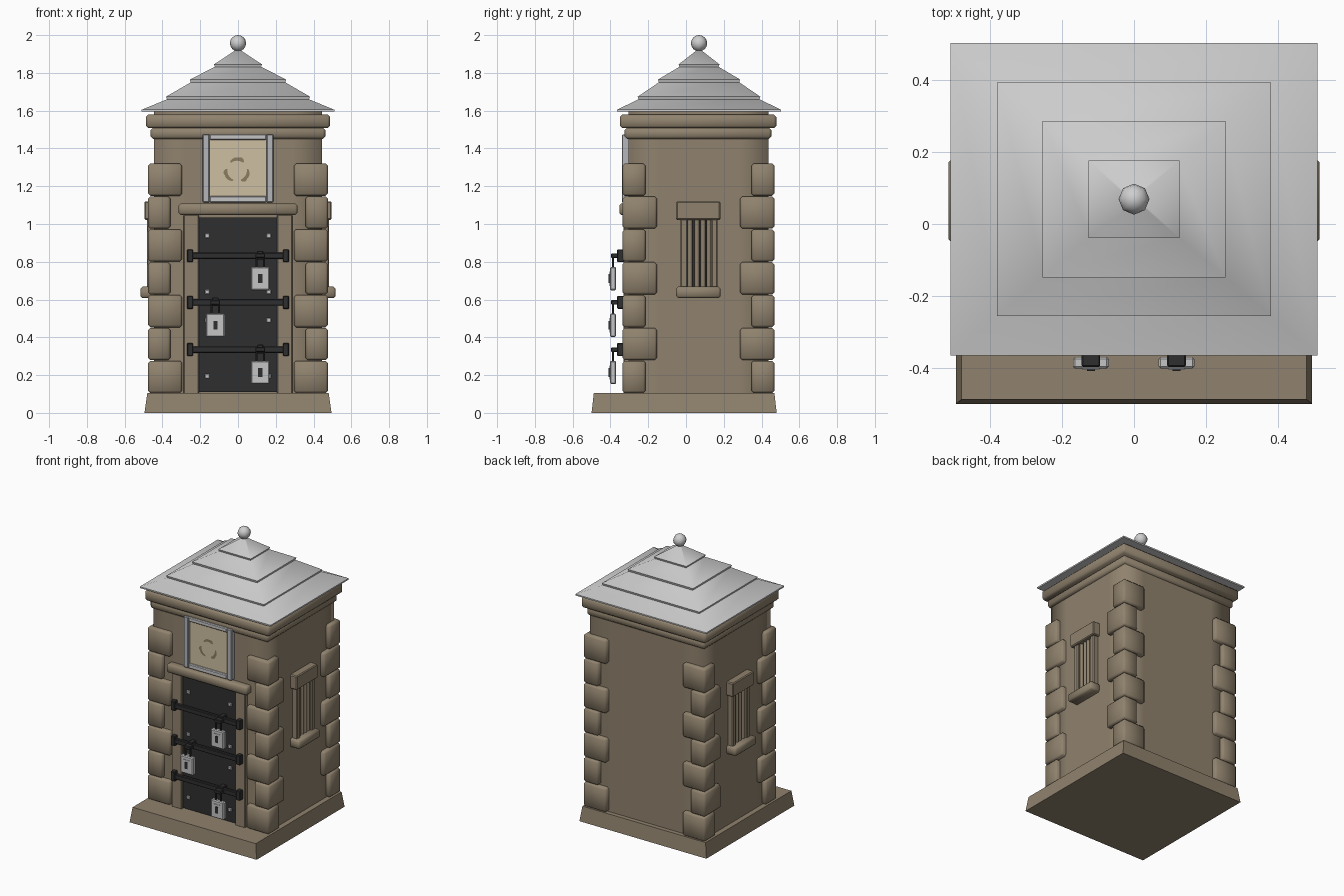
import bpy, bmesh, math
from mathutils import Matrix, Vector

if "Cube" in bpy.data.objects:
    bpy.data.objects.remove(bpy.data.objects["Cube"])

CY = 0.066  # depth centre of walls and roof


def mat(name, r, g, b):
    m = bpy.data.materials.new(name)
    m.diffuse_color = (r, g, b, 1)
    m.use_nodes = True
    m.node_tree.nodes["Principled BSDF"].inputs["Base Color"].default_value = m.diffuse_color
    return m


STONE = mat("tan stone", 0.28, 0.225, 0.155)
ROOF = mat("pale grey roof", 0.62, 0.62, 0.62)
BLACK = mat("black iron", 0.028, 0.028, 0.028)
STEEL = mat("light steel", 0.56, 0.56, 0.56)
FRAME = mat("blue grey frame", 0.46, 0.47, 0.50)
CREAM = mat("cream panel", 0.62, 0.52, 0.36)
MARK = mat("brown paint", 0.26, 0.20, 0.12)


def finish(name, bm, material, smooth=None):
    bmesh.ops.recalc_face_normals(bm, faces=bm.faces[:])
    me = bpy.data.meshes.new(name)
    bm.to_mesh(me)
    bm.free()
    ob = bpy.data.objects.new(name, me)
    bpy.context.collection.objects.link(ob)
    me.materials.append(material)
    if smooth:
        bpy.ops.object.select_all(action='DESELECT')
        ob.select_set(True)
        bpy.context.view_layer.objects.active = ob
        bpy.ops.object.shade_smooth_by_angle(angle=math.radians(smooth))
    return ob


def boxes(name, dims, material, bevel=0, smooth=None):
    """One object from boxes given as (x0, x1, y0, y1, z0, z1)."""
    bm = bmesh.new()
    for x0, x1, y0, y1, z0, z1 in dims:
        m = (Matrix.Translation(((x0 + x1) / 2, (y0 + y1) / 2, (z0 + z1) / 2))
             @ Matrix.Diagonal((abs(x1 - x0), abs(y1 - y0), abs(z1 - z0), 1)))
        vs = bmesh.ops.create_cube(bm, size=1, matrix=m)['verts']
        if bevel:
            es = list({e for v in vs for e in v.link_edges})
            bmesh.ops.bevel(bm, geom=es, offset=bevel, segments=1, affect='EDGES')
    return finish(name, bm, material, smooth)


def loft(name, rings, material, smooth=None, caps=True):
    """Skin stacked rings of points."""
    bm = bmesh.new()
    rows = [[bm.verts.new(p) for p in r] for r in rings]
    n = len(rows[0])
    for a, b in zip(rows, rows[1:]):
        for i in range(n):
            bm.faces.new((a[i], a[(i + 1) % n], b[(i + 1) % n], b[i]))
    if caps:
        bm.faces.new(rows[0])
        bm.faces.new(rows[-1])
    return finish(name, bm, material, smooth)


def rect(hx, hy, cy, z):
    return [(-hx, cy - hy, z), (hx, cy - hy, z), (hx, cy + hy, z), (-hx, cy + hy, z)]


# Sloping plinth
loft("plinth", [rect(0.495, 0.49, -0.01, 0), rect(0.48, 0.478, -0.01, 0.105)], STONE)

# Walls, softly shaded around the corners
HX, HY, K = 0.444, 0.371, 0.16
outline = [(-HX, -HY), (-HX + K, -HY), (HX - K, -HY), (HX, -HY), (HX, -HY + K), (HX, HY - K),
           (HX, HY), (HX - K, HY), (-HX + K, HY), (-HX, HY), (-HX, HY - K), (-HX, -HY + K)]
loft("walls", [[(x, y + CY, z) for x, y in outline] for z in (0.1, 1.597)],
     STONE, smooth=100, caps=False)

# Two cornice bands
boxes("lower_cornice", [(-0.462, 0.462, -0.325, 0.452, 1.45, 1.51)], STONE, 0.013, 50)
boxes("upper_cornice", [(-0.487, 0.487, -0.35, 0.478, 1.507, 1.58)], STONE, 0.013, 50)

# Corner stones alternating long and short on each face
stones = []
for sx in (-1, 1):
    for sy in (-1, 1):
        for i in range(7):
            lx, ly = (0.18, 0.122) if i % 2 == 0 else (0.118, 0.182)
            z = 0.105 + i * 0.174
            xs = sorted((sx * 0.476, sx * (0.476 - lx)))
            oy = CY + sy * 0.402
            ys = sorted((oy, oy - sy * ly))
            stones.append((*xs, *ys, z, z + 0.171))
boxes("corner_stones", stones, STONE, 0.012, 100)

# Stepped hipped roof: each tier overlaps the one below
tiers = [(0.51, 1.605, 0.376, 1.66), (0.381, 1.674, 0.25, 1.75),
         (0.255, 1.765, 0.122, 1.832), (0.127, 1.845, 0.006, 1.925)]
rings = [rect(0.51, 0.434, 0.069, 1.595)]
for w0, z0, w1, z1 in tiers:
    rings += [rect(w0, w0 * 0.852, 0.069, z0), rect(w1, w1 * 0.852, 0.069, z1)]
loft("roof", rings, ROOF, smooth=55)

# Ball finial
bm = bmesh.new()
bmesh.ops.create_uvsphere(bm, u_segments=8, v_segments=8, radius=0.043,
                          matrix=Matrix.Translation((0, 0.069, 1.957)))
finish("finial", bm, ROOF, 60)

# Door, posts and lintel
boxes("door", [(-0.207, 0.207, -0.318, -0.28, 0.11, 1.035)], BLACK)
boxes("door_posts", [(s * 0.207 if s > 0 else -0.288, 0.288 if s > 0 else -0.207,
                      -0.332, -0.28, 0.1, 1.05) for s in (-1, 1)], STONE, 0.006)
boxes("door_lintel", [(-0.314, 0.314, -0.353, -0.28, 1.048, 1.108)], STONE, 0.01, 50)
boxes("door_rivets", [(s * 0.162 - 0.012, s * 0.162 + 0.012, -0.326, -0.31, z - 0.012, z + 0.012)
                      for s in (-1, 1) for z in (0.195, 0.49, 0.64, 0.937)], STEEL, 0.003)

# Locking bars with end brackets, hasps and padlocks
bars, locks, keyholes, rims = [], [], [], []
for z, x in ((0.832, 0.118), (0.585, -0.12), (0.335, 0.118)):
    bars.append((-0.27, 0.27, -0.36, -0.335, z - 0.017, z + 0.017))
    for s in (-1, 1):
        bars.append((s * 0.254 - 0.016, s * 0.254 + 0.016, -0.365, -0.31, z - 0.034, z + 0.034))
    bars.append((x - 0.017, x + 0.017, -0.365, -0.31, z - 0.02, z + 0.026))
    bars.append((x - 0.026, x + 0.026, -0.397, -0.36, z - 0.012, z + 0.012))
    # shackle legs reach down into the padlock
    for s in (-1, 1):
        bars.append((x + s * 0.02 - 0.006, x + s * 0.02 + 0.006, -0.393, -0.38, z - 0.07, z))
    zc = z - 0.121
    locks.append((x - 0.05, x + 0.05, -0.402, -0.37, zc - 0.062, zc + 0.062))
    rims.append((x - 0.024, x + 0.024, -0.405, -0.40, zc - 0.038, zc + 0.038))
    keyholes.append((x - 0.011, x + 0.011, -0.409, -0.40, zc - 0.023, zc + 0.023))
boxes("locking_bars", bars, BLACK, 0.004)
boxes("padlocks", locks, STEEL, 0.006)
boxes("keyhole_rims", rims, STEEL)
boxes("keyholes", keyholes, BLACK)

# Sign above the door
boxes("sign_panel", [(-0.155, 0.155, -0.322, -0.29, 1.14, 1.45)], CREAM)
boxes("sign_side_frame", [(-0.187, -0.15, -0.34, -0.29, 1.115, 1.475),
                          (0.15, 0.187, -0.34, -0.29, 1.115, 1.475)], FRAME, 0.005)
boxes("sign_end_frame", [(-0.15, 0.15, -0.338, -0.29, 1.115, 1.147),
                         (-0.15, 0.15, -0.338, -0.29, 1.445, 1.475)], STEEL, 0.005)

# Three curved painted marks set round a centre
bm = bmesh.new()
for turn in (0, 120, 240):
    rot = Matrix.Rotation(math.radians(turn), 2)
    pts = []
    for i in range(9):
        a = math.radians(52 + i * 9.5)
        w = 0.004 + 0.010 * math.sin(math.pi * i / 8) + (0.006 if i in (1, 2) else 0)
        pair = [rot @ Vector((r * math.cos(a), r * math.sin(a))) for r in (0.052, 0.056 + w)]
        pts.append([bm.verts.new((p.x - 0.005, -0.325, p.y + 1.283)) for p in pair])
    for p, q in zip(pts, pts[1:]):
        bm.faces.new((p[0], p[1], q[1], q[0]))
bmesh.ops.solidify(bm, geom=bm.faces[:], thickness=0.003)
finish("sign_marks", bm, MARK)

# Barred window on each side
for s, side in ((1, "right"), (-1, "left")):
    def side_box(x0, x1, y0, y1, z0, z1):
        return (*sorted((s * x0, s * x1)), y0, y1, z0, z1)
    boxes(side + "_window_lintel", [side_box(0.43, 0.495, -0.052, 0.182, 1.022, 1.12)],
          STONE, 0.006)
    boxes(side + "_window_sill", [side_box(0.43, 0.516, -0.052, 0.182, 0.608, 0.668)],
          STONE, 0.01, 50)
    boxes(side + "_window_jambs", [side_box(0.43, 0.482, -0.03, 0.008, 0.66, 1.03),
                                   side_box(0.43, 0.482, 0.133, 0.168, 0.66, 1.03)],
          STONE, 0.006)
    boxes(side + "_window_opening", [side_box(0.43, 0.448, 0.005, 0.135, 0.66, 1.03)], BLACK)
    bm = bmesh.new()
    for y in (0.021, 0.058, 0.09, 0.121):
        bmesh.ops.create_cone(bm, cap_ends=True, segments=8, radius1=0.0125, radius2=0.0125,
                              depth=0.37, matrix=Matrix.Translation((s * 0.46, y, 0.845)))
    finish(side + "_window_bars", bm, STONE, 50)
